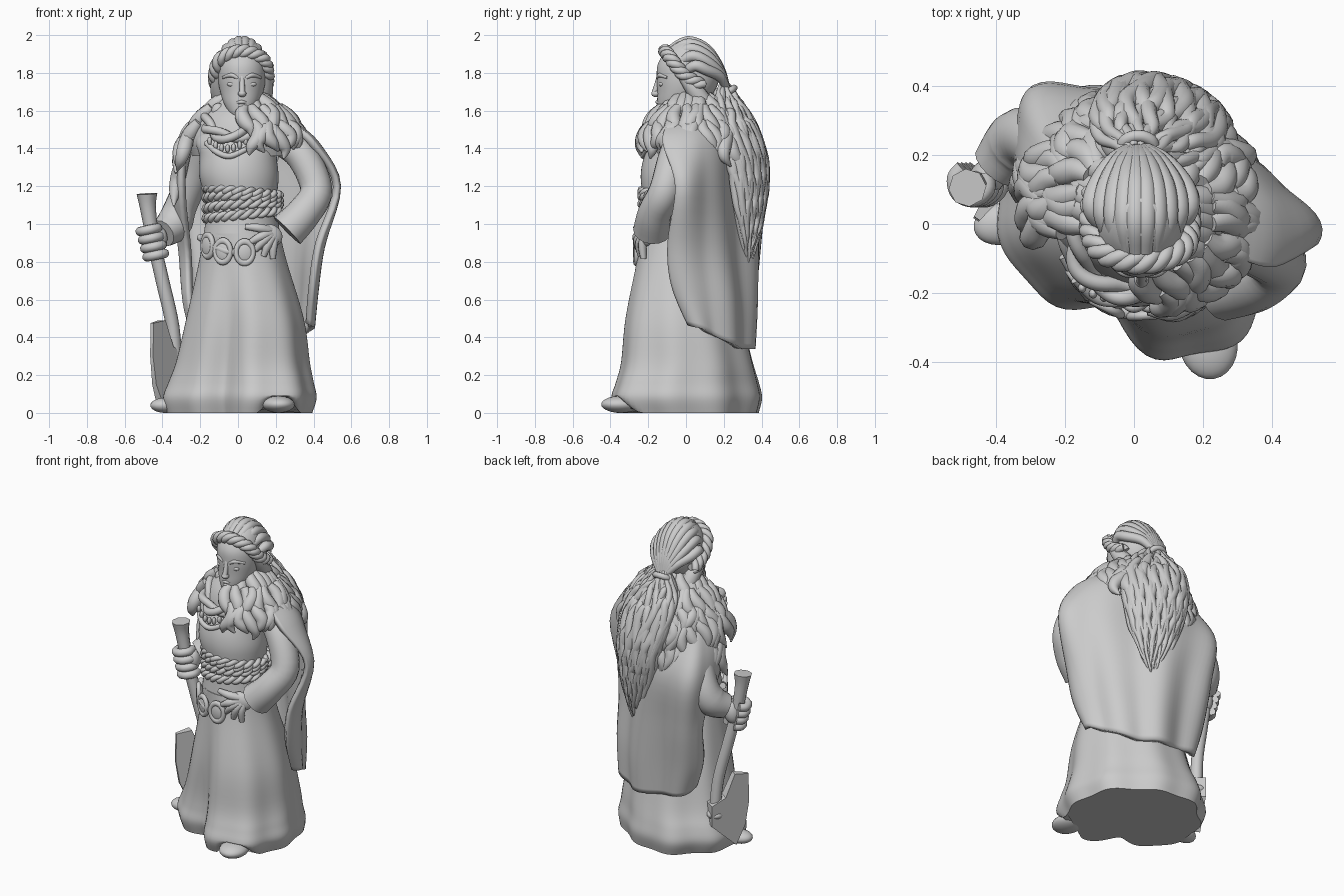
import bpy, bmesh, math, random
from mathutils import Vector, Matrix

random.seed(4)
cube = bpy.data.objects.get("Cube")
if cube:
    bpy.data.objects.remove(cube)

grey = bpy.data.materials.new("stone grey")
grey.use_nodes = True
tone = (0.6, 0.6, 0.6, 1)
grey.diffuse_color = tone
grey.node_tree.nodes["Principled BSDF"].inputs["Base Color"].default_value = tone


def finish(ob, name, angle=50):
    ob.name = name
    ob.data.materials.clear()
    ob.data.materials.append(grey)
    bpy.ops.object.select_all(action='DESELECT')
    ob.select_set(True)
    bpy.context.view_layer.objects.active = ob
    if ob.type == 'CURVE':
        bpy.ops.object.convert(target='MESH')
        ob = bpy.context.object
    bpy.ops.object.shade_smooth_by_angle(angle=math.radians(angle))
    return ob


def smooth(pts, n):
    """Catmull-Rom interpolation of equal-length tuples."""
    out = []
    for i in range(len(pts) - 1):
        a, b, c, d = (pts[max(0, min(len(pts) - 1, i + k))] for k in (-1, 0, 1, 2))
        for s in range(n):
            t = s / n
            out.append(tuple(0.5 * (2 * q + (r - p) * t + (2 * p - 5 * q + 4 * r - u) * t * t
                             + (3 * q - p - 3 * r + u) * t ** 3) for p, q, r, u in zip(a, b, c, d)))
    return out + [tuple(pts[-1])]


def new_mesh(name, bm, angle=50):
    bmesh.ops.recalc_face_normals(bm, faces=bm.faces)
    me = bpy.data.meshes.new(name)
    bm.to_mesh(me)
    bm.free()
    ob = bpy.data.objects.new(name, me)
    bpy.context.collection.objects.link(ob)
    return finish(ob, name, angle)


def skin(bm, rows, closed):
    n = len(rows[0])
    for lo, hi in zip(rows, rows[1:]):
        for i in range(n if closed else n - 1):
            j = (i + 1) % n
            bm.faces.new((lo[i], lo[j], hi[j], hi[i]))


def loft(name, rings, turn=0, fold=lambda th, z: 1, n=72):
    """Stack of turned ellipses (z, cx, cy, a, b)."""
    bm, rows = bmesh.new(), []
    c, s = math.cos(turn), math.sin(turn)
    for z, cx, cy, a, b in smooth(rings, 5):
        row = []
        for i in range(n):
            th = math.tau * i / n
            k = fold(th, z)
            u, v = a * k * math.cos(th), b * k * math.sin(th)
            row.append(bm.verts.new((cx + c * u - s * v, cy + s * u + c * v, z)))
        rows.append(row)
    skin(bm, rows, True)
    bm.faces.new(rows[0])
    bm.faces.new(rows[-1])
    return new_mesh(name, bm)


def tubes(name, paths, res=3):
    """Tapered tubes through (x, y, z, radius) points."""
    cu = bpy.data.curves.new(name, 'CURVE')
    cu.dimensions, cu.bevel_depth, cu.bevel_resolution = '3D', 1, res
    cu.use_fill_caps = True
    for path in paths:
        pts = smooth(path, 5)
        sp = cu.splines.new('POLY')
        sp.points.add(len(pts) - 1)
        for p, q in zip(sp.points, pts):
            p.co, p.radius = (*q[:3], 1), max(q[3], 0.002)
    ob = bpy.data.objects.new(name, cu)
    bpy.context.collection.objects.link(ob)
    return finish(ob, name)


def twist(path, r, pitch, count=2):
    """Helical strands wound around a path."""
    pts = [Vector(p) for p in smooth(path, 6)]
    out, run = [[] for _ in range(count)], 0
    for i, p in enumerate(pts):
        t = (pts[min(i + 1, len(pts) - 1)] - pts[max(i - 1, 0)]).normalized()
        side = t.cross(Vector((0.1, 0.2, 1))).normalized()
        up = side.cross(t)
        if i:
            run += (p - pts[i - 1]).length
        for k in range(count):
            a = math.tau * (run / pitch + k / count)
            out[k].append((*(p + r * 0.6 * (side * math.cos(a) + up * math.sin(a))), r * 0.72))
    return out


def blob(name, loc, size, rot=(0, 0, 0)):
    bpy.ops.mesh.primitive_uv_sphere_add(segments=24, ring_count=14, location=loc, rotation=rot)
    bpy.context.object.scale = size
    return finish(bpy.context.object, name)


# Gown with a deep hollow on the right of the front, and torso
def gown_fold(th, z):
    k = max(0, 1 - z / 0.95)
    hollow = math.exp(-((th - math.radians(290)) / .36) ** 2)
    return 1 + k * (0.03 * math.cos(9 * th + 0.6) + 0.02 * math.cos(5 * th + 2 * z) - .37 * hollow)


gown = loft("gown", [(0, .01, .0, .4, .36), (.08, .01, -.005, .43, .375), (.16, .015, -.0, .41, .355),
            (.27, .025, .0, .37, .335), (.5, .035, -.015, .325, .295), (.8, .025, -.03, .24, .225),
            (.95, .02, -.04, .205, .2)], -math.pi / 4, gown_fold, 96)
for v in gown.data.vertices:      # hem lifts over the front shoe
    lift = max(0, 1 - abs(v.co.x - .22) / .11)
    if v.co.y < -.15 and v.co.z < .09:
        v.co.z += (.09 - v.co.z) * min(1, lift * 1.6)
loft("torso", [(.93, .02, -.04, .205, .2), (1.1, .02, -.05, .185, .175), (1.25, .005, -.055, .21, .185),
               (1.36, .0, -.05, .205, .17), (1.45, .0, -.02, .22, .15), (1.56, .01, .01, .14, .1),
               (1.66, .02, .0, .075, .075)])

# Cape: rows run from the right edge around the back to the left edge
cape_rows = [
    [(-.2, .02, 1.54), (-.22, .14, 1.5), (-.15, .22, 1.5), (.05, .25, 1.5), (.2, .16, 1.52), (.28, .04, 1.53), (.3, -.1, 1.51)],
    [(-.28, .04, 1.4), (-.28, .2, 1.38), (-.19, .28, 1.36), (.05, .3, 1.36), (.25, .19, 1.4), (.4, .06, 1.42), (.4, -.12, 1.42)],
    [(-.29, .08, 1.15), (-.335, .29, 1.15), (-.22, .39, 1.14), (.05, .34, 1.15), (.27, .2, 1.18), (.47, .07, 1.2), (.525, -.05, 1.2)],
    [(-.26, .22, .85), (-.3, .33, .85), (-.16, .37, .85), (.08, .345, .85), (.27, .22, .85), (.41, .07, .85), (.43, -.09, .9)],
    [(-.25, .2, .6), (-.27, .3, .58), (-.12, .34, .56), (.1, .345, .56), (.27, .25, .58), (.385, .1, .62), (.395, -.07, .68)],
    [(-.22, .21, .45), (-.22, .28, .39), (-.1, .325, .36), (.1, .335, .34), (.25, .26, .35), (.365, .13, .42), (.375, .02, .47)]]
columns = [smooth(col, 5) for col in zip(*cape_rows)]
bm, rows = bmesh.new(), []
for r, line in enumerate(zip(*columns)):
    row, pts = [], smooth(line, 8)
    for i, p in enumerate(pts):
        ripple = .014 * math.sin(i * .6) * min(1, r / 9)
        out = Vector((p[0], p[1], 0)).normalized()
        row.append(bm.verts.new(Vector(p) + out * ripple))
    rows.append(row)
skin(bm, rows, False)
cape = new_mesh("cape", bm)
mod = cape.modifiers.new("thickness", 'SOLIDIFY')
mod.thickness, mod.offset = .035, 0

# Sleeves
tubes("left_sleeve", [[(.22, .0, 1.46, .09), (.34, -.06, 1.36, .085), (.415, -.11, 1.18, .085),
                       (.35, -.165, 1.06, .09), (.26, -.18, .965, .1)]], 6)
tubes("right_sleeve", [[(-.16, .1, 1.42, .08), (-.22, .19, 1.28, .085), (-.3, .25, 1.1, .085),
                        (-.34, .23, 1.0, .095), (-.4, .165, .95, .075)]], 6)

# Left hand resting on the hip
blob("left_palm", (.175, -.215, .94), (.065, .035, .055), (0, .6, .3))
tips = [(.04, -.25, .985), (.06, -.255, .9), (.09, -.25, .86), (.135, -.24, .83), (.185, -.225, .815)]
tubes("left_fingers", [[(.2, -.205, .955, .024), ((x + .19) / 2, y - .005, (z + .97) / 2, .024), (x, y, z, .015)]
                       for x, y, z in tips])

# Axe with a curved handle and flared blade
tubes("axe_handle", [[(-.482, .105, 1.16, .055), (-.476, .11, 1.08, .042), (-.45, .12, .92, .036), (-.4, .14, .7, .036),
                      (-.345, .165, .45, .036), (-.33, .18, .2, .036)]], 2)
bm = bmesh.new()
direction = Vector((-.14, -.2, 0)).normalized()
across = Vector((direction.y, -direction.x, 0))
outline = [(-.04, .31), (.05, .35), (.11, .49), (.2, .475), (.205, .3), (.18, .15), (.12, .03), (-.04, .18)]
sides = [[bm.verts.new(Vector((-.34, .18, z)) + direction * s + across * w * max(.006, .042 - .16 * max(0, s)))
          for s, z in outline] for w in (-1, 1)]
skin(bm, sides, True)
for side in sides:
    bm.faces.new(side)
new_mesh("axe_head", bm, 20)
blob("axe_rivet", (-.335, .18, .24), (.05, .05, .03))

# Right hand gripping the handle
blob("right_palm", (-.425, .135, .91), (.05, .05, .075), (0, .2, 0))
grip = []
for i in range(4):
    z = .835 + .045 * i
    cx, cy = -.435 - .012 * i, .12
    grip.append([(cx + .048 * math.cos(a), cy + .048 * math.sin(a), z + .01 * math.cos(a), .025)
                 for a in (.6, -.4, -1.4, -2.4, -3.4, -4.2)])
tubes("right_fingers", grip)

# Shoes
blob("left_shoe", (.215, -.345, .045), (.085, .105, .045), (0, 0, .15))
blob("right_shoe", (-.385, .0, .04), (.08, .06, .04), (0, 0, .2))

# Rope belt and medallions
coils = []
for k in range(4):
    ring = [(.025 + .19 * math.cos(a), -.05 + .18 * math.sin(a), 1.05 + .04 * k + .02 * math.cos(a + k))
            for a in [math.tau * i / 24 for i in range(25)]]
    coils += twist(ring, .022, .1)
tubes("rope_belt", coils, 2)
for i, (x, z) in enumerate([(-.16, .885), (-.08, .855), (.035, .85)]):
    y = -.035 - math.sqrt(.222 ** 2 - (x - .02) ** 2)
    yaw = math.atan2(x - .02, -(y + .035))
    blob(f"medallion_{i}", (x, y, z), (.052, .022, .06), (0, 0, yaw))
    bpy.ops.mesh.primitive_torus_add(location=(x, y - .008, z), rotation=(math.pi / 2, 0, yaw),
                                     major_radius=.045, minor_radius=.014, major_segments=32, minor_segments=10)
    bpy.context.object.scale.y = 1.25
    finish(bpy.context.object, f"medallion_rim_{i}")
tubes("medallion_links", [[(-.2, -.09, .93, .02), (-.12, -.21, .88, .02), (-.02, -.255, .85, .02), (.12, -.22, .88, .02)]])

# Fur mantle: tiers of locks (count, radii, heights, angular limit), longest behind
loft("mantle_core", [(1.36, .02, .05, .27, .2), (1.45, .02, .05, .29, .225), (1.55, .02, .05, .24, .2),
                     (1.63, .02, .05, .15, .14), (1.68, .02, .04, .09, .09)], -.35)
turned = Matrix.Rotation(-.3, 3, 'Z')
fur = []
for count, r0, r1, z0, z1, limit in [(20, .1, .22, 1.68, 1.52, -1), (28, .19, .29, 1.62, 1.44, -1),
                                     (36, .26, .32, 1.54, 1.37, -1), (40, .28, .365, 1.5, 1.28, .15),
                                     (40, .31, .375, 1.38, 1.12, .5)]:
    for i in range(count):
        th = math.tau * (i + random.random() * .5) / count
        if math.cos(th + 1.95) > .82 or math.cos(th - 2.35) < limit:
            continue
        lock, drop = [], random.uniform(-.03, .03)
        for t, w in ((0, .025), (.25, .038), (.5, .04), (.75, .03), (1, .005)):
            r = r0 + (r1 - r0) * t + .02 * math.sin(t * 3)
            a = th + .1 * math.sin(t * 5 + i * 1.3)
            p = turned @ Vector((.02 + r * math.cos(a), .05 + r * .87 * math.sin(a), z0 + (z1 + drop - z0) * t))
            lock.append((*p, w))
        fur.append(lock)
tubes("fur_locks", fur)

# Collar roll and beaded necklace
tubes("collar_roll", twist([(-.16, .0, 1.57), (-.15, -.12, 1.5), (-.06, -.19, 1.46), (.04, -.18, 1.48), (.1, -.1, 1.57)], .032, .3))
tubes("necklace", [[(-.17, -.16, 1.43, .014), (-.11, -.215, 1.38, .016), (-.04, -.225, 1.36, .016), (.05, -.205, 1.4, .014)]])
for i in range(7):
    t = i / 6 - .5
    blob(f"necklace_bead_{i}", (-.055 + .19 * t, -.215 + .12 * t * t, 1.4 + .16 * t * t), (.012, .014, .022))

# Head and face
loft("head", [(1.565, .012, -.105, .03, .03), (1.59, .013, -.088, .058, .058), (1.64, .017, -.055, .092, .097),
              (1.7, .02, -.025, .114, .127), (1.77, .02, -.015, .126, .14), (1.85, .02, -.01, .124, .138),
              (1.93, .02, .01, .1, .105), (1.98, .02, .02, .05, .05)])
blob("nose_tip", (.022, -.16, 1.69), (.022, .024, .018))
tubes("nose_bridge", [[(.021, -.142, 1.78, .014), (.022, -.155, 1.735, .014), (.022, -.166, 1.695, .016)]])
for s in (-1, 1):
    side = "left" if s > 0 else "right"
    blob(side + "_eye", (.02 + .05 * s, -.128, 1.74), (.027, .016, .014))
    tubes(side + "_brow", [[(.02 + .02 * s, -.148, 1.772, .009), (.02 + .055 * s, -.138, 1.788, .012), (.02 + .1 * s, -.1, 1.775, .007)]])
    blob(side + "_earring", (.015 + .12 * s, -.03, 1.6), (.035, .025, .04))
    tubes(side + "_temple_hair", [[(.02 + .12 * s, -.05, 1.83, .02), (.02 + .125 * s, .02, 1.74, .04),
                                   (.02 + .11 * s, .08, 1.66, .05), (.02 + .1 * s, .14, 1.56, .04)]])
tubes("lips", [[(-.018, -.135, 1.64, .005), (.018, -.152, 1.646, .01), (.054, -.135, 1.64, .005)],
               [(-.01, -.132, 1.628, .005), (.018, -.148, 1.626, .011), (.046, -.132, 1.628, .005)]])

# Swept-back hair, crown braid and tie
blob("hair_cap", (.02, .045, 1.805), (.13, .135, .165))
sweep = []
for i in range(10):
    t = i / 4.5 - 1
    q = t * t
    sweep.append([(.02 + .12 * t, -.08 + .08 * q, 1.93 - .12 * q, .022), (.02 + .14 * t, .01 + .04 * q, 1.968 - .13 * q, .03),
                  (.02 + .125 * t, .11, 1.925 - .11 * q, .03), (.015 + .075 * t, .18, 1.82 - .04 * q, .027),
                  (.012 + .025 * t, .215, 1.72, .02)])
tubes("swept_hair", sweep)
tubes("crown_braid", twist([(-.115, .09, 1.73), (-.122, -.01, 1.79), (-.09, -.08, 1.875), (.02, -.11, 1.915),
                            (.13, -.08, 1.875), (.157, -.01, 1.79), (.15, .09, 1.73)], .029, .13, 3))
tie = [(.012 + .045 * math.cos(a), .225 + .03 * math.sin(a), 1.7 + .02 * math.sin(a), .018)
       for a in [math.tau * i / 10 for i in range(11)]]
tubes("hair_tie", [tie])

# Long loose hair down the back
fall = [(.8, .13, .32, .02, .015), (.93, .13, .325, .08, .045), (1.1, .12, .325, .14, .065), (1.3, .1, .31, .175, .08),
        (1.5, .06, .245, .18, .09), (1.62, .03, .2, .13, .075), (1.72, .012, .19, .04, .03)]
loft("hair_mass", fall, -.4)
waves = []
for i in range(24):
    a = math.pi * (i + .5) / 24
    end = random.choice((0, 0, 0, 1, 1))
    wave = []
    for k, (z, cx, cy, ra, rb) in enumerate(reversed(smooth(fall[end:], 2))):
        b = a + .14 * math.sin(k * 1.5 + i * 2.1)
        u, v = ra * math.cos(b), rb * math.sin(b) * 1.1
        wave.append((cx + .92 * u + .39 * v, cy - .39 * u + .92 * v, z + random.uniform(-.02, .02),
                     max(.008, .033 - .0045 * abs(k - 5))))
    wave[-1] = (*wave[-1][:3], .004)
    waves.append(wave)
tubes("wavy_hair", waves)
